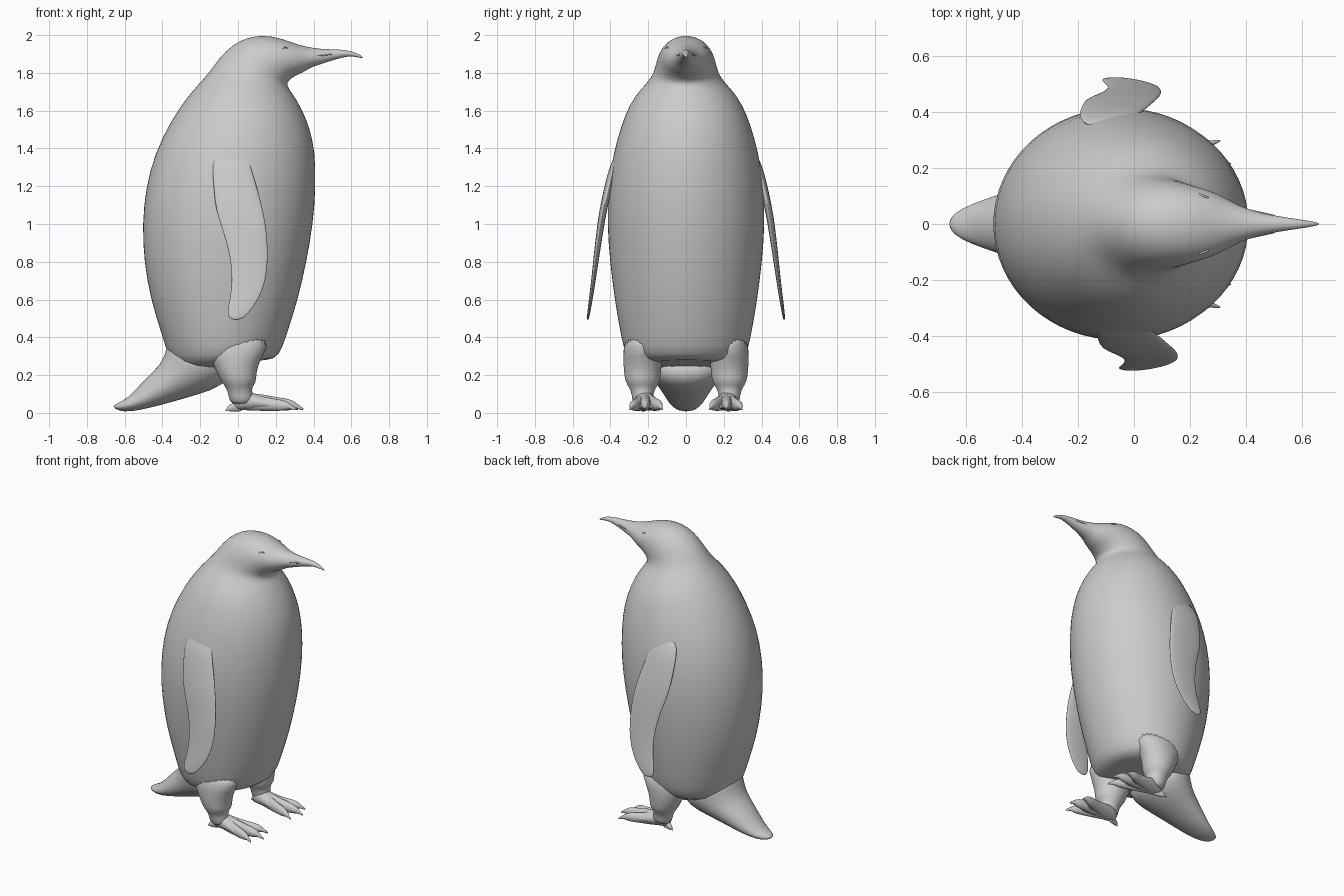
import bpy, bmesh, math
from mathutils import Matrix, Vector

cube = bpy.data.objects.get("Cube")
if cube:
    bpy.data.objects.remove(cube, do_unlink=True)

# One plain grey for the whole bird
grey = bpy.data.materials.new("plain_grey")
colour = (0.6, 0.6, 0.6, 1)
grey.use_nodes = True
grey.diffuse_color = colour
grey.node_tree.nodes["Principled BSDF"].inputs["Base Color"].default_value = colour


def finish(bm, name, smooth_level=1):
    """Turn a bmesh into a smooth shaded, coloured object."""
    bmesh.ops.recalc_face_normals(bm, faces=bm.faces)
    for face in bm.faces:
        face.smooth = True
    mesh = bpy.data.meshes.new(name)
    bm.to_mesh(mesh)
    bm.free()
    mesh.materials.append(grey)
    obj = bpy.data.objects.new(name, mesh)
    bpy.context.collection.objects.link(obj)
    if smooth_level:
        modifier = obj.modifiers.new("Subdivision", "SUBSURF")
        modifier.levels = modifier.render_levels = smooth_level
    return obj


def loft(name, stations, segments=24, matrix=Matrix()):
    """Skin oval rings; a station is (back x, back z, front x, front z, half width, y)."""
    bm = bmesh.new()
    rings = []
    for ax, az, bx, bz, half_width, *offset in stations:
        back, front = Vector((ax, 0, az)), Vector((bx, 0, bz))
        centre = (back + front) / 2
        centre.y = offset[0] if offset else 0
        reach = (front - back) / 2
        ring = []
        for i in range(segments):
            angle = math.tau * i / segments
            side = Vector((0, half_width * math.sin(angle), 0))
            ring.append(bm.verts.new(matrix @ (centre + reach * math.cos(angle) + side)))
        rings.append(ring)
    for lower, upper in zip(rings, rings[1:]):
        for i in range(segments):
            j = (i + 1) % segments
            bm.faces.new((lower[i], lower[j], upper[j], upper[i]))
    bm.faces.new(rings[0])
    bm.faces.new(rings[-1])
    return finish(bm, name)


def ball(name, location, radius):
    bm = bmesh.new()
    bmesh.ops.create_uvsphere(bm, u_segments=16, v_segments=10, radius=radius,
                              matrix=Matrix.Translation(location))
    return finish(bm, name, smooth_level=0)


def thin_tube(name, points, radius, cyclic=False):
    """A fine raised line through the given points."""
    curve = bpy.data.curves.new(name, "CURVE")
    curve.dimensions = "3D"
    curve.bevel_depth = radius
    curve.bevel_resolution = 1
    spline = curve.splines.new("POLY")
    spline.points.add(len(points) - 1)
    for target, point in zip(spline.points, points):
        target.co = (*point, 1)
    spline.use_cyclic_u = cyclic
    curve.materials.append(grey)
    obj = bpy.data.objects.new(name, curve)
    bpy.context.collection.objects.link(obj)
    return obj


# Torso, neck, head and bill in one skin, with rings fanning round the throat
torso = [
    (-.2, .2, .02, .28, .12), (-.33, .24, .16, .275, .27), (-.37, .3, .22, .3, .32),
    (-.4, .4, .255, .4, .345), (-.465, .6, .32, .6, .38), (-.5, .8, .365, .8, .405),
    (-.51, 1, .4, 1, .42), (-.49, 1.2, .415, 1.2, .415), (-.44, 1.38, .41, 1.38, .385),
    (-.36, 1.54, .385, 1.5, .345), (-.28, 1.66, .34, 1.61, .3),
    (-.21, 1.74, .29, 1.69, .24),
]
head = [
    (-.155, 1.8, .255, 1.735, .185), (-.1, 1.88, .27, 1.76, .165),
    (-.03, 1.95, .29, 1.775, .155), (.05, 1.99, .315, 1.79, .14),
    (.14, 2, .34, 1.8, .125), (.22, 1.985, .365, 1.815, .105),
    (.29, 1.96, .39, 1.83, .08), (.35, 1.94, .42, 1.84, .06),
    (.44, 1.925, .48, 1.86, .037), (.54, 1.925, .56, 1.885, .022),
    (.61, 1.915, .61, 1.89, .014), (.665, 1.885, .66, 1.875, .004),
]
loft("body_and_head", torso + head, segments=32)

# Tail sweeping down to the ground
loft("tail", [
    (-.36, .5, 0, .24, .25), (-.38, .29, -.08, .14, .2), (-.45, .22, -.2, .1, .155),
    (-.52, .15, -.34, .06, .12), (-.58, .08, -.47, .025, .09),
    (-.64, .05, -.57, .005, .06), (-.668, .035, -.635, .01, .025),
])

flipper = [
    (-.11, 1.4, .04, 1.4, .012, .345), (-.14, 1.31, .065, 1.31, .02, .385),
    (-.13, 1.2, .1, 1.2, .022, .41), (-.12, 1.07, .135, 1.07, .02, .44),
    (-.075, .95, .155, .95, .018, .458), (-.04, .82, .16, .82, .015, .475),
    (-.03, .7, .15, .7, .012, .49), (-.045, .59, .11, .6, .01, .505),
    (-.06, .53, .06, .53, .008, .515), (-.04, .49, .015, .49, .005, .52),
]
leg = [
    (-.2, .42, .2, .42, .1), (-.15, .29, .12, .29, .105), (-.11, .21, .095, .21, .098),
    (-.09, .165, .1, .165, .092), (-.06, .13, .07, .135, .07),
    (-.05, .09, .08, .1, .055), (-.04, .04, .08, .04, .055),
]
foot_pad = [
    (-.05, .08, -.05, .02, .03), (0, .12, 0, .012, .05),
    (.1, .1, .1, .012, .068), (.18, .055, .18, .02, .078), (.2, .04, .2, .025, .07),
]
toe = [
    (-.03, .09, -.03, .015, .03), (.08, .11, .08, .01, .036), (.17, .085, .17, .01, .028),
    (.23, .08, .23, .01, .029), (.275, .065, .27, .015, .02),
    (.29, .05, .285, .025, .011), (.335, .02, .325, .012, .003),
]
mouth = [(.22, .129, 1.84), (.3, .086, 1.87), (.4, .051, 1.888), (.5, .029, 1.9)]

for side, label in ((1, "left"), (-1, "right")):
    mirror = Matrix.Scale(side, 4, (0, 1, 0))

    # Flippers, the left one held further back
    swing = Matrix.Translation((-.06 if side > 0 else 0, 0, 0))
    loft(label + "_flipper", flipper, matrix=swing @ mirror)

    # Feathered leg and webbed foot
    loft(label + "_leg", leg, matrix=mirror @ Matrix.Translation((0, .23, 0)))
    foot = mirror @ Matrix.Translation((.02, .215, 0))
    loft(label + "_foot_pad", foot_pad, segments=16, matrix=foot)

    # Three clawed toes in front and a small one behind
    for part, angle, size in (("inner", -17, .95), ("middle", 0, 1),
                              ("outer", 16, .92), ("hind", 165, .27)):
        turn = Matrix.Rotation(math.radians(angle), 4, "Z")
        stretch = Matrix.Diagonal((size, max(size, .5), max(size, .6), 1))
        loft(f"{label}_{part}_toe", toe, segments=12, matrix=foot @ turn @ stretch)

    # Eye with its lid, and the line of the mouth
    ball(label + "_eye", (.25, side * .093, 1.92), .014)
    lid = [(.25 + .018 * math.cos(a), side * (.1 - .008 * math.cos(a)),
            1.92 + .016 * math.sin(a))
           for a in (math.tau * i / 16 for i in range(16))]
    thin_tube(label + "_eyelid", lid, .004, cyclic=True)
    thin_tube(label + "_mouth_line", [(x, side * y, z) for x, y, z in mouth], .004)
